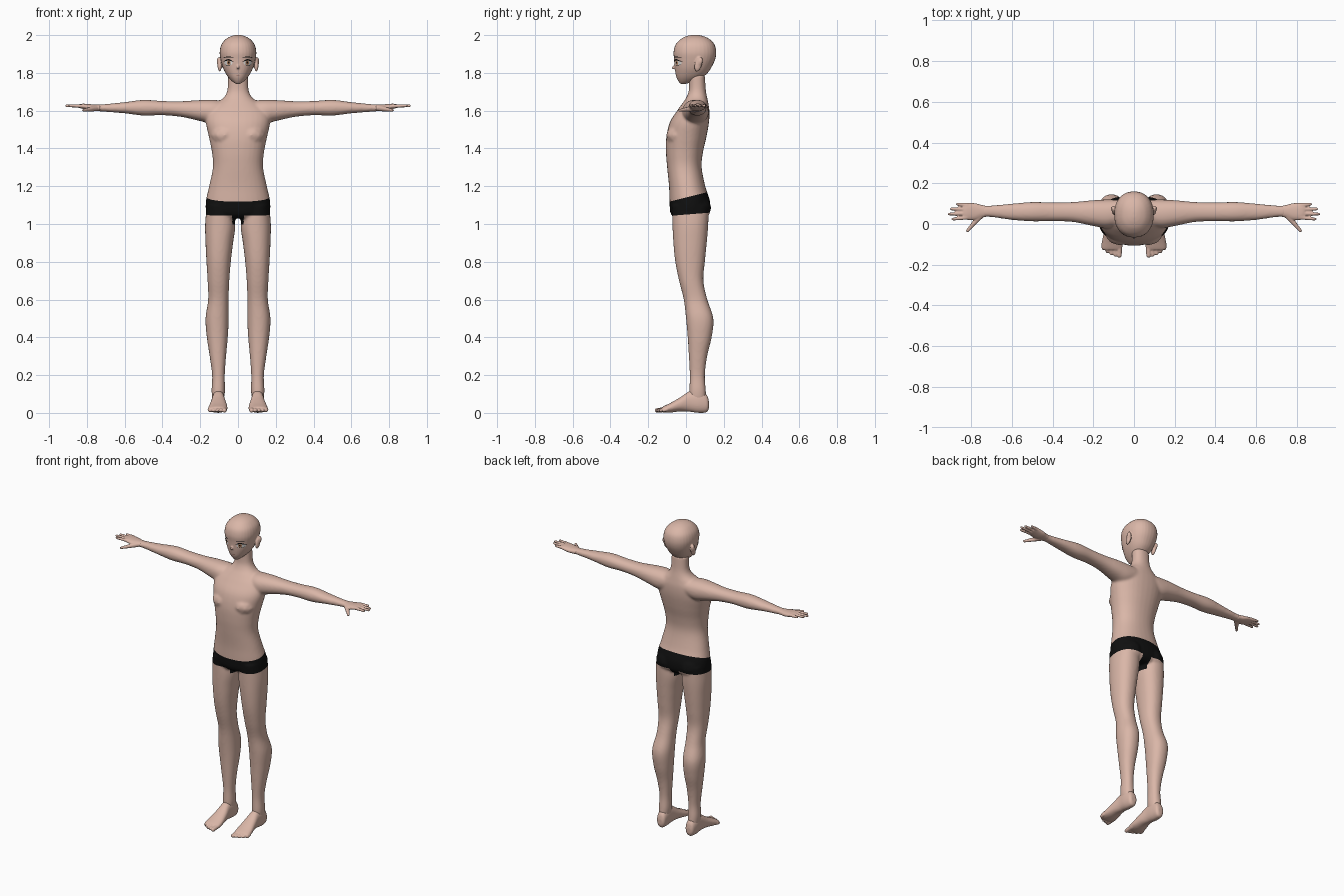
import bpy, bmesh, math
from mathutils import Vector, Matrix
from mathutils.bvhtree import BVHTree

cube = bpy.data.objects.get("Cube")
if cube:
    bpy.data.objects.remove(cube, do_unlink=True)


def material(name, r, g, b):
    mat = bpy.data.materials.new(name)
    mat.use_nodes = True
    mat.diffuse_color = (r, g, b, 1)
    shader = mat.node_tree.nodes["Principled BSDF"]
    shader.inputs["Base Color"].default_value = (r, g, b, 1)
    shader.inputs["Roughness"].default_value = 0.8
    return mat


SKIN = material("skin", .70, .47, .39)
CLOTH = material("black cloth", .005, .005, .005)
WHITE = material("eye white", .9, .88, .86)
IRIS = material("amber iris", .5, .24, .12)
LIP = material("lip line", .3, .13, .1)

# Which way each loft runs: (u, v, t) -> point
AXES = {
    "x": lambda u, v, t: Vector((t, u, v)),
    "y": lambda u, v, t: Vector((u, t, v)),
    "z": lambda u, v, t: Vector((u, v, t)),
}


def smooth_rows(rows, steps=5):
    """Catmull-Rom interpolation of the section table."""
    rows = [Vector(r) for r in rows]
    out = []
    for i in range(len(rows) - 1):
        b, c = rows[i], rows[i + 1]
        a = rows[max(i - 1, 0)]
        d = rows[min(i + 2, len(rows) - 1)]
        for s in range(steps):
            t = s / steps
            out.append(b + (c - a) * (t / 2)
                       + (a * 2 - b * 5 + c * 4 - d) * (t * t / 2)
                       + (b * 3 - a - c * 3 + d) * (t * t * t / 2))
    return out + [rows[-1]]


def loft(bm, axis, rows, side=1, power=.9, count=32):
    """Rounded sections; each row is (position, u min, u max, v min, v max)."""
    rings = []
    for t, u0, u1, v0, v1 in smooth_rows(rows):
        ring = []
        for k in range(count):
            angle = math.tau * k / count
            c, s = math.cos(angle), math.sin(angle)
            c = math.copysign(abs(c) ** power, c)
            s = math.copysign(abs(s) ** power, s)
            p = AXES[axis]((u0 + u1 + (u1 - u0) * c) / 2, (v0 + v1 + (v1 - v0) * s) / 2, t)
            p.x *= side
            ring.append(bm.verts.new(p))
        rings.append(ring)
    faces = [bm.faces.new(rings[0]), bm.faces.new(rings[-1])]
    for low, high in zip(rings, rings[1:]):
        for k in range(count):
            n = (k + 1) % count
            faces.append(bm.faces.new((low[k], low[n], high[n], high[k])))
    bmesh.ops.recalc_face_normals(bm, faces=faces)


def blob(bm, centre, radii, side=1, tilt=0):
    x, y, z = centre
    place = Matrix.Translation((x * side, y, z)) @ Matrix.Rotation(tilt, 4, "X")
    bmesh.ops.create_icosphere(bm, subdivisions=2, radius=1,
                               matrix=place @ Matrix.Diagonal((*radii, 1)))


def digit(bm, start, end, r0, r1, side=1, beads=16):
    """Tapered finger or toe made of closely spaced beads."""
    start, end = Vector(start), Vector(end)
    for i in range(beads):
        t = i / (beads - 1)
        r = r0 + (r1 - r0) * t
        blob(bm, start.lerp(end, t), (r, r, r), side)


def fuse(name, bm, voxel, relax=5):
    """Merge overlapping volumes into one smooth skin."""
    mesh = bpy.data.meshes.new(name)
    bm.to_mesh(mesh)
    bm.free()
    obj = bpy.data.objects.new(name, mesh)
    bpy.context.collection.objects.link(obj)
    remesh = obj.modifiers.new("fuse", "REMESH")
    remesh.mode = "VOXEL"
    remesh.voxel_size = voxel
    soften = obj.modifiers.new("soften", "SMOOTH")
    soften.factor, soften.iterations = .5, relax
    bpy.context.view_layer.update()
    graph = bpy.context.evaluated_depsgraph_get()
    baked = bpy.data.meshes.new_from_object(obj.evaluated_get(graph))
    obj.modifiers.clear()
    obj.data = baked
    baked.materials.clear()
    baked.materials.append(SKIN)
    baked.polygons.foreach_set("use_smooth", [True] * len(baked.polygons))
    return obj


# Torso with neck: height, half width, front, back
torso = [(1.03, .11, -.06, .1), (1.06, .165, -.083, .125), (1.12, .17, -.087, .127),
         (1.2, .153, -.09, .102), (1.3, .133, -.1, .083), (1.38, .138, -.106, .09),
         (1.46, .154, -.104, .108), (1.54, .17, -.085, .122), (1.6, .16, -.047, .124),
         (1.64, .115, -.018, .118), (1.67, .075, .002, .112), (1.71, .056, .015, .105),
         (1.79, .053, .015, .1)]
leg = [(1.1, .03, .165, -.075, .12), (1.0, .014, .174, -.072, .118), (.9, .026, .172, -.067, .11),
       (.8, .038, .167, -.057, .1), (.7, .046, .161, -.037, .092), (.6, .05, .158, -.012, .113),
       (.5, .049, .172, .0, .145), (.4, .054, .165, .009, .136), (.3, .063, .15, .015, .112),
       (.2, .07, .137, .02, .1), (.12, .069, .14, .018, .105), (.07, .074, .136, .02, .105)]
arm = [(.06, .0, .118, 1.55, 1.65), (.13, -.02, .12, 1.53, 1.657), (.2, -.01, .117, 1.545, 1.656),
       (.3, .01, .108, 1.567, 1.65), (.4, .014, .106, 1.576, 1.651), (.5, .013, .108, 1.574, 1.657),
       (.6, .02, .1, 1.586, 1.645), (.7, .034, .091, 1.594, 1.635), (.745, .033, .092, 1.597, 1.632)]
bm = bmesh.new()
loft(bm, "z", [(z, -w, w, f, b) for z, w, f, b in torso])
for side in (1, -1):
    loft(bm, "z", leg, side)
    loft(bm, "x", arm, side)
    blob(bm, (.077, .062, 1.085), (.075, .073, .07), side)
    blob(bm, (.07, -.04, 1.47), (.075, .066, .055), side)
body = fuse("body", bm, .007, 8)

# Briefs: cut the waistline and leg line, then colour the band between them
waist, hem = (1.14, .25), (1.05, .08)
bm = bmesh.new()
bm.from_mesh(body.data)
for height, slope in (waist, hem):
    bmesh.ops.bisect_plane(bm, geom=bm.verts[:] + bm.edges[:] + bm.faces[:],
                           plane_co=(0, 0, height), plane_no=(0, -slope, 1))
for face in bm.faces:
    c = face.calc_center_median()
    below = c.z < waist[0] + waist[1] * c.y
    above = c.z > hem[0] + hem[1] * c.y or (abs(c.x) < .03 and c.z > 1.0)
    face.material_index = int(below and above)
bm.to_mesh(body.data)
bm.free()
body.data.materials.append(CLOTH)

# Hands and feet
palm = [(.73, .034, .091, 1.597, 1.632), (.75, .031, .094, 1.598, 1.632),
        (.78, .02, .102, 1.6, 1.634), (.82, .02, .104, 1.609, 1.637), (.84, .026, .1, 1.614, 1.634)]
foot = [(.121, .088, .118, .025, .06), (.11, .075, .131, .004, .095), (.07, .071, .138, .0, .12),
        (.02, .07, .138, .006, .115), (-.03, .062, .146, .008, .083), (-.08, .056, .156, .002, .054),
        (-.115, .057, .158, .002, .037), (-.127, .06, .154, .006, .03)]
for side, label in ((1, "left"), (-1, "right")):
    bm = bmesh.new()
    loft(bm, "x", palm, side)
    for root, y, tip in ((.032, .024, .89), (.052, .049, .908), (.073, .074, .898), (.093, .098, .868)):
        digit(bm, (.82, root, 1.624), (tip, y, 1.626), .011, .0075, side)
    digit(bm, (.755, .04, 1.612), (.818, -.033, 1.602), .016, .008, side)
    fuse(label + "_hand", bm, .004, 3)
    bm = bmesh.new()
    loft(bm, "y", foot, side)
    for i in range(5):
        x = .072 + .0195 * i
        reach = -.154 + .0022 * i * i
        r = .0125 if i == 0 else .0095
        digit(bm, (x, -.1, .019), (x, reach, .013), r * 1.2, r, side)
    fuse(label + "_foot", bm, .004, 3)

# Head with nose and ears: height, half width, front, back
skull = [(1.742, .012, -.03, .0), (1.755, .03, -.04, .04), (1.775, .05, -.05, .085),
         (1.8, .067, -.056, .115), (1.83, .081, -.06, .135), (1.87, .092, -.063, .154),
         (1.91, .097, -.066, .16), (1.95, .088, -.055, .151), (1.98, .063, -.026, .123),
         (1.995, .035, .005, .09), (2.001, .01, .033, .06)]
bm = bmesh.new()
loft(bm, "z", [(z, -w, w, f, b) for z, w, f, b in skull])
digit(bm, (0, -.05, 1.85), (0, -.069, 1.826), .006, .007)
for side in (1, -1):
    blob(bm, (.097, .065, 1.845), (.012, .02, .041), side, -.25)
    blob(bm, (.103, .075, 1.86), (.01, .014, .024), side, -.25)
head = fuse("head", bm, .004, 4)

# Painted face details: thin patches laid on the head
bm = bmesh.new()
bm.from_mesh(head.data)
surface = BVHTree.FromBMesh(bm)
bm.free()


def patch(name, shape, mat, lift, side=1, nu=20, nv=4):
    """Grid of (x, z) points dropped onto the face from the front."""
    bm = bmesh.new()
    grid = []
    for i in range(nu + 1):
        column = []
        for j in range(nv + 1):
            x, z = shape(i / nu, j / nv)
            hit = surface.ray_cast(Vector((x * side, -1, z)), Vector((0, 1, 0)))[0]
            column.append(bm.verts.new((x * side, hit.y - lift, z)))
        grid.append(column)
    for a, b in zip(grid, grid[1:]):
        for j in range(nv):
            bm.faces.new((a[j], b[j], b[j + 1], a[j + 1]))
    bmesh.ops.remove_doubles(bm, verts=bm.verts, dist=.00005)
    bm.normal_update()
    bmesh.ops.reverse_faces(bm, faces=[f for f in bm.faces if f.normal.y > 0])
    mesh = bpy.data.meshes.new(name)
    bm.to_mesh(mesh)
    bm.free()
    mesh.materials.append(mat)
    bpy.context.collection.objects.link(bpy.data.objects.new(name, mesh))


def oval(x, z, rx, rz):
    return lambda u, v: (x + rx * v * math.cos(u * math.tau), z + rz * v * math.sin(u * math.tau))


def stroke(x0, x1, z, rise, thick):
    def shape(u, v):
        bow = math.sin(u * math.pi)
        return x0 + (x1 - x0) * u, z + rise * bow + thick * (v - .5) * (.35 + bow)
    return shape


for side, label in ((1, "left_"), (-1, "right_")):
    patch(label + "eye_white", oval(.051, 1.853, .022, .013), WHITE, .0015, side)
    patch(label + "iris", oval(.049, 1.854, .0095, .0125), IRIS, .0025, side)
    patch(label + "pupil", oval(.049, 1.855, .004, .006), CLOTH, .0035, side)
    patch(label + "upper_lash", stroke(.025, .077, 1.859, .01, .006), CLOTH, .004, side)
    patch(label + "lower_lash", stroke(.036, .07, 1.845, -.006, .002), CLOTH, .004, side)
    patch(label + "brow", stroke(.024, .078, 1.879, .006, .004), CLOTH, .002, side)
patch("mouth", stroke(-.015, .015, 1.787, -.002, .002), LIP, .0015)
